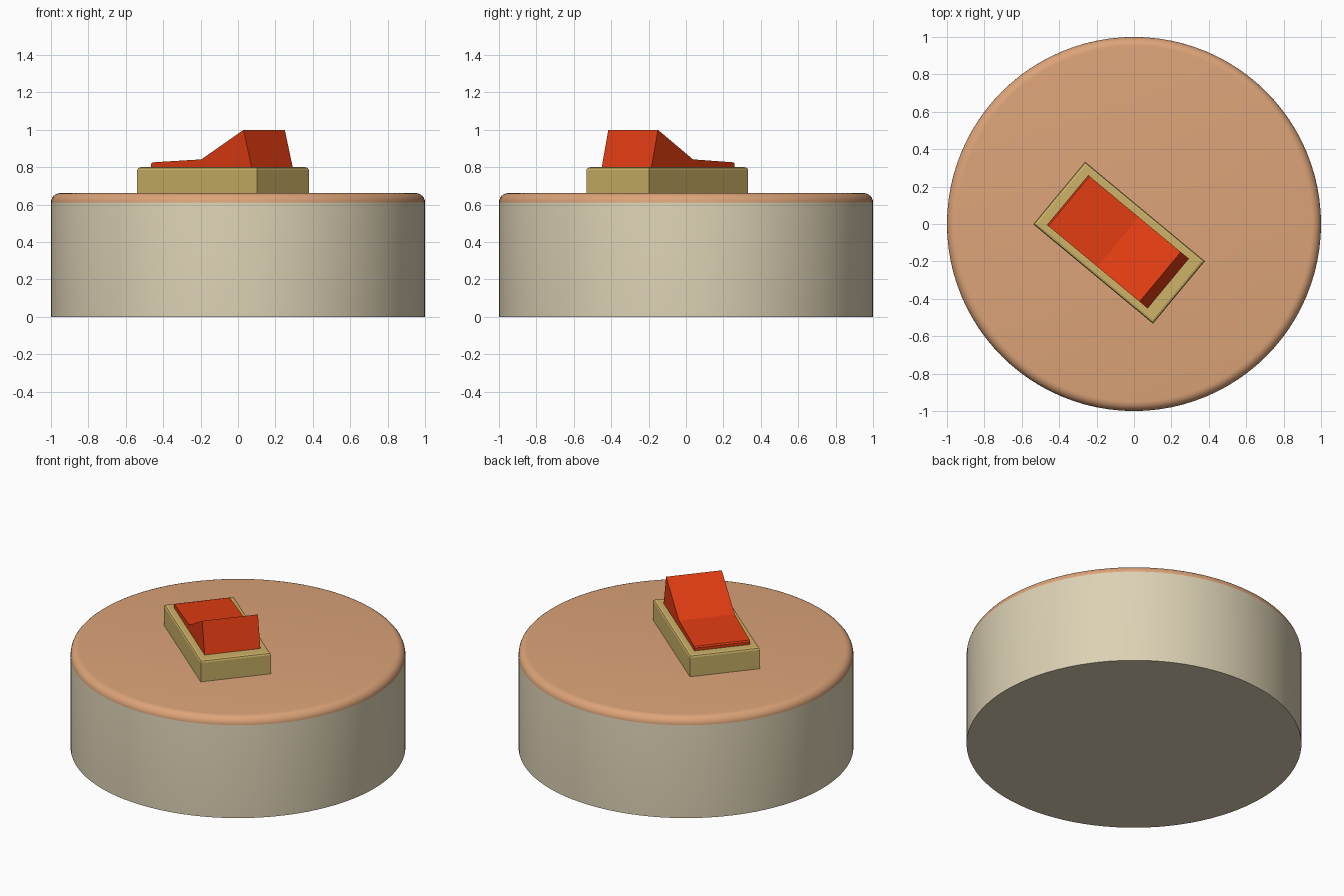
import bpy, bmesh, math
from mathutils import Matrix

if "Cube" in bpy.data.objects:
    bpy.data.objects.remove(bpy.data.objects["Cube"])


def material(name, rgb):
    m = bpy.data.materials.new(name)
    m.diffuse_color = (*rgb, 1)
    m.use_nodes = True
    m.node_tree.nodes["Principled BSDF"].inputs["Base Color"].default_value = m.diffuse_color
    return m


cream = material("cream", (0.72, 0.64, 0.46))
tan = material("tan_orange", (0.72, 0.37, 0.19))
gold = material("dull_gold", (0.61, 0.45, 0.14))
red = material("switch_red", (0.75, 0.045, 0.006))


def add_object(name, bm, mats):
    bmesh.ops.recalc_face_normals(bm, faces=bm.faces[:])
    mesh = bpy.data.meshes.new(name)
    bm.to_mesh(mesh)
    bm.free()
    for m in mats:
        mesh.materials.append(m)
    ob = bpy.data.objects.new(name, mesh)
    bpy.context.collection.objects.link(ob)
    return ob


def smooth(ob, angle=35):
    bpy.ops.object.select_all(action='DESELECT')
    ob.select_set(True)
    bpy.context.view_layer.objects.active = ob
    bpy.ops.object.shade_smooth_by_angle(angle=math.radians(angle))


# Round drum: cream wall, tan rounded cap
TOP, ROUND, SIDES = 0.662, 0.05, 96
profile = [(1, 0), (1, TOP - ROUND)]
for i in range(1, 7):
    a = math.pi / 2 * i / 6
    profile.append((1 - ROUND + ROUND * math.cos(a), TOP - ROUND + ROUND * math.sin(a)))
bm = bmesh.new()
rings = [[bm.verts.new((r * math.cos(2 * math.pi * k / SIDES),
                        r * math.sin(2 * math.pi * k / SIDES), z))
          for k in range(SIDES)] for r, z in profile]
for lo, hi in zip(rings, rings[1:]):
    for k in range(SIDES):
        n = (k + 1) % SIDES
        bm.faces.new((lo[k], lo[n], hi[n], hi[k]))
bm.faces.new(rings[0])
bm.faces.new(rings[-1])
for f in bm.faces:
    f.material_index = int(f.calc_center_median().z > TOP - ROUND)
smooth(add_object("drum_body", bm, [cream, tan]))

# Switch parts share one turned frame
turn = Matrix.Translation((-0.08, -0.10, 0)) @ Matrix.Rotation(math.radians(-39.7), 4, 'Z')

# Switch plate with softened top edges
bm = bmesh.new()
bmesh.ops.create_cube(bm, size=1, matrix=Matrix.Translation((0, 0, 0.725)) @ Matrix.Diagonal((0.832, 0.434, 0.15, 1)))
rim = [e for e in bm.edges if all(v.co.z > 0.75 for v in e.verts)]
bmesh.ops.bevel(bm, geom=rim, offset=0.014, segments=2, profile=0.5, affect='EDGES')
plate = add_object("switch_plate", bm, [gold])
plate.matrix_world = turn

# Rocker: side profile extruded across the switch
side = [(-0.356, 0.78), (-0.356, 0.818), (-0.348, 0.826), (-0.007, 0.842),
        (0.286, 1.0), (0.341, 0.80), (0.346, 0.78)]
W = 0.345
bm = bmesh.new()
face = bm.faces.new([bm.verts.new((x, -W / 2, z)) for x, z in side])
ext = bmesh.ops.extrude_face_region(bm, geom=[face], use_keep_orig=True)
bmesh.ops.translate(bm, vec=(0, W, 0),
                    verts=[g for g in ext["geom"] if isinstance(g, bmesh.types.BMVert)])
rocker = add_object("switch_rocker", bm, [red])
rocker.matrix_world = turn
